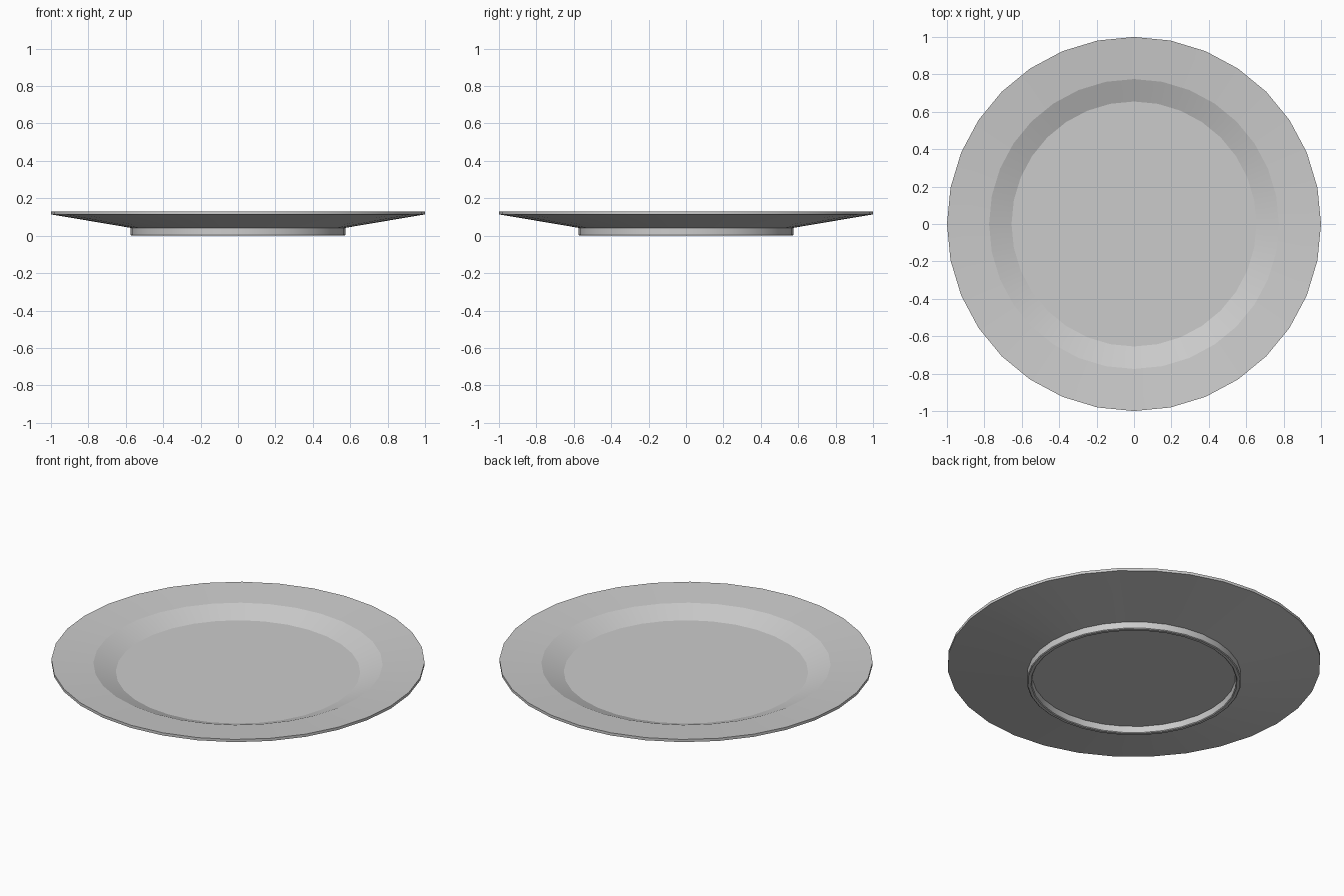
import bpy, bmesh, math

if "Cube" in bpy.data.objects:
    bpy.data.objects.remove(bpy.data.objects["Cube"])

SIDES = 32


def lathe(name, profile, smooth_angle):
    """Spin an (r, z) profile around z; r = 0 ends become poles."""
    bm = bmesh.new()
    rings = []
    for r, z in profile:
        if r == 0:
            rings.append([bm.verts.new((0, 0, z))] * SIDES)
        else:
            rings.append([bm.verts.new((r * math.cos(2 * math.pi * i / SIDES),
                                        r * math.sin(2 * math.pi * i / SIDES), z))
                          for i in range(SIDES)])
    for a, b in zip(rings, rings[1:]):
        for i in range(SIDES):
            j = (i + 1) % SIDES
            bm.faces.new(dict.fromkeys((a[i], a[j], b[j], b[i])))
    bmesh.ops.recalc_face_normals(bm, faces=bm.faces)
    mesh = bpy.data.meshes.new(name)
    bm.to_mesh(mesh)
    bm.free()
    obj = bpy.data.objects.new(name, mesh)
    bpy.context.collection.objects.link(obj)
    bpy.ops.object.select_all(action='DESELECT')
    bpy.context.view_layer.objects.active = obj
    obj.select_set(True)
    bpy.ops.object.shade_smooth_by_angle(angle=math.radians(smooth_angle))
    return obj


# Dinner plate: underside, foot ring, rim lip, sloped rim, well
lathe("plate", [
    (0, 0.04),
    (0.545, 0.04),      # recess inside the foot
    (0.548, 0.004),
    (0.553, 0.0),       # foot ring
    (0.569, 0.0),
    (0.574, 0.004),
    (0.574, 0.042),
    (1.0, 0.114),       # outer lip
    (1.0, 0.13),
    (0.775, 0.111),     # rim meets well
    (0.655, 0.063),     # well floor
    (0, 0.063),
], 14)
